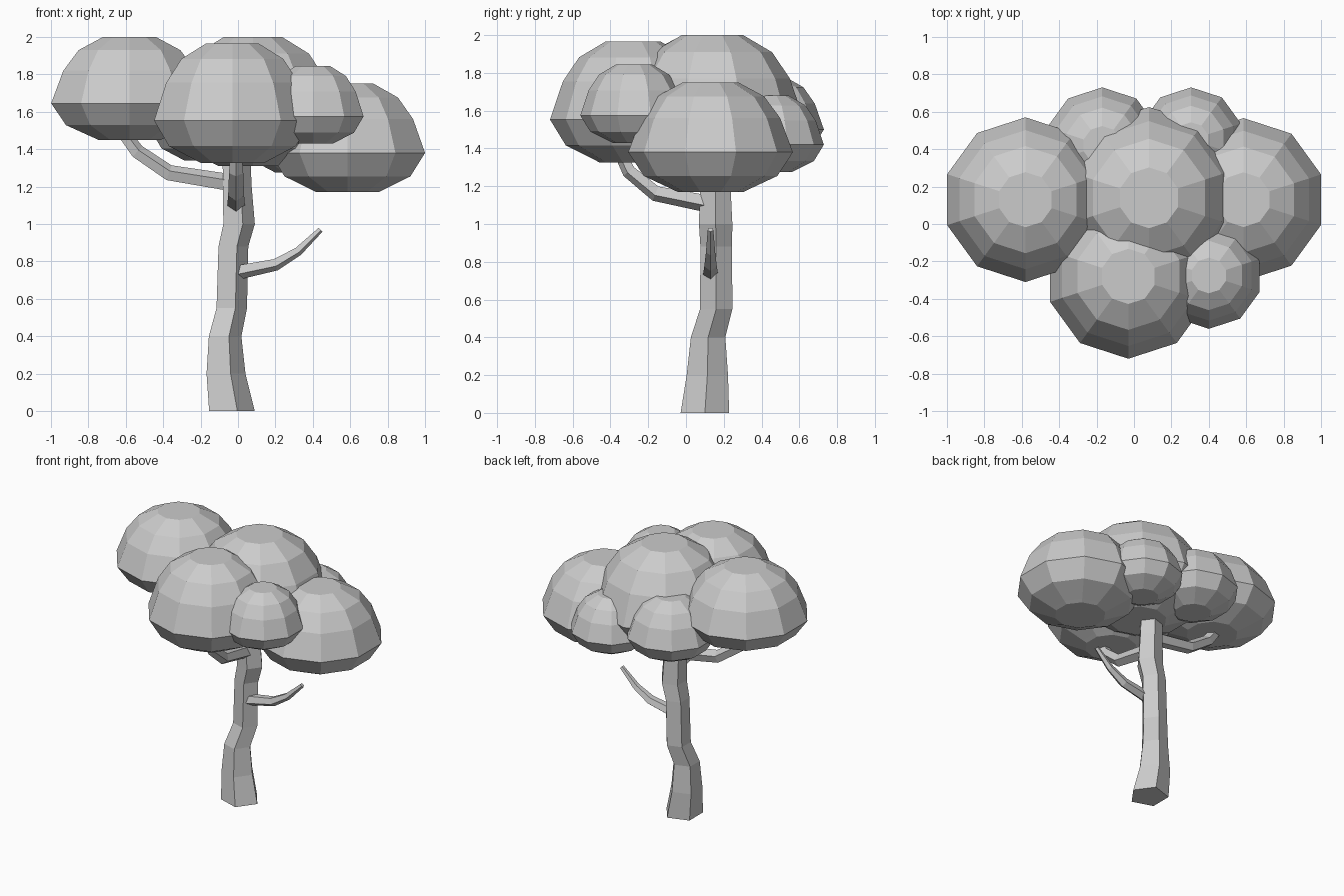
import bpy, bmesh
from math import cos, sin, pi
from mathutils import Vector

if "Cube" in bpy.data.objects:
    bpy.data.objects.remove(bpy.data.objects["Cube"])


def finish(name, rings):
    """Skin a stack of equal-sided rings, cap both ends, flat shaded."""
    bm = bmesh.new()
    loops = [[bm.verts.new(p) for p in ring] for ring in rings]
    n = len(loops[0])
    for a, b in zip(loops, loops[1:]):
        for i in range(n):
            j = (i + 1) % n
            bm.faces.new((a[i], a[j], b[j], b[i]))
    bm.faces.new(loops[0][::-1])
    bm.faces.new(loops[-1])
    bmesh.ops.recalc_face_normals(bm, faces=bm.faces)
    me = bpy.data.meshes.new(name)
    bm.to_mesh(me)
    bm.free()
    ob = bpy.data.objects.new(name, me)
    bpy.context.collection.objects.link(ob)
    return ob


def ring(c, r, n, u, v, start=0.0):
    c = Vector(c)
    return [c + u * r * cos(start + 2 * pi * i / n) + v * r * sin(start + 2 * pi * i / n)
            for i in range(n)]


X, Y, Z = Vector((1, 0, 0)), Vector((0, 1, 0)), Vector((0, 0, 1))

# Foliage: ten-sided squashed domes (radius factor, height factor)
UPPER = [(1, 0), (.845, .49), (.65, .80), (.335, 1)]
LOWER = [(.40, -1), (.46, -.94), (.81, -.6)]


def foliage(name, x, y, r, bottom, mid, top):
    rings = []
    for f, h in LOWER + UPPER:
        z = mid + h * ((top - mid) if h > 0 else (mid - bottom))
        rings.append(ring((x, y, z), r * f, 10, X, Y, pi / 2))
    finish(name, rings)


foliage("foliage_left", -.58, .13, .44, 1.45, 1.645, 2.0)
foliage("foliage_front", -.03, -.28, .44, 1.325, 1.553, 1.965)
foliage("foliage_right", .585, .13, .436, 1.17, 1.38, 1.75)
foliage("foliage_centre", .08, .14, .485, 1.31, 1.55, 2.0)
foliage("foliage_front_small", .40, -.275, .285, 1.43, 1.575, 1.845)
foliage("foliage_back_left", -.17, .42, .31, 1.34, 1.50, 1.78)
foliage("foliage_back_right", .305, .45, .28, 1.275, 1.42, 1.68)

# Trunk: wobbly five-sided column (x, y, z, radius)
TRUNK = [(-.045, .10, 0, .135), (-.075, .113, .2, .115), (-.078, .117, .4, .096),
         (-.042, .16, .55, .090), (-.033, .16, .88, .088), (-.003, .157, 1.0, .093),
         (-.012, .155, 1.2, .085), (-.018, .155, 1.45, .08)]
finish("trunk", [ring(p[:3], p[3], 5, X, Y) for p in TRUNK])


# Branches: five-sided tapered sweeps
def branch(name, side, path):
    pts = [Vector(p[:3]) for p in path]
    rings = []
    for i, p in enumerate(path):
        t = (pts[min(i + 1, len(pts) - 1)] - pts[max(i - 1, 0)]).normalized()
        up = side.cross(t).normalized()
        rings.append(ring(pts[i], p[3], 5, up, side))
    finish(name, rings)


branch("branch_left", Y, [(-.03, .15, 1.215, .05), (-.37, .14, 1.27, .046),
                          (-.54, .13, 1.385, .042), (-.64, .13, 1.52, .035)])
branch("branch_front", X, [(-.01, .12, 1.11, .05), (-.01, -.16, 1.165, .045),
                           (-.01, -.30, 1.28, .04), (-.01, -.37, 1.42, .03)])
branch("branch_right", Y, [(.0, .13, .745, .042), (.20, .13, .785, .035),
                           (.32, .13, .855, .026), (.44, .13, .97, .016)])
